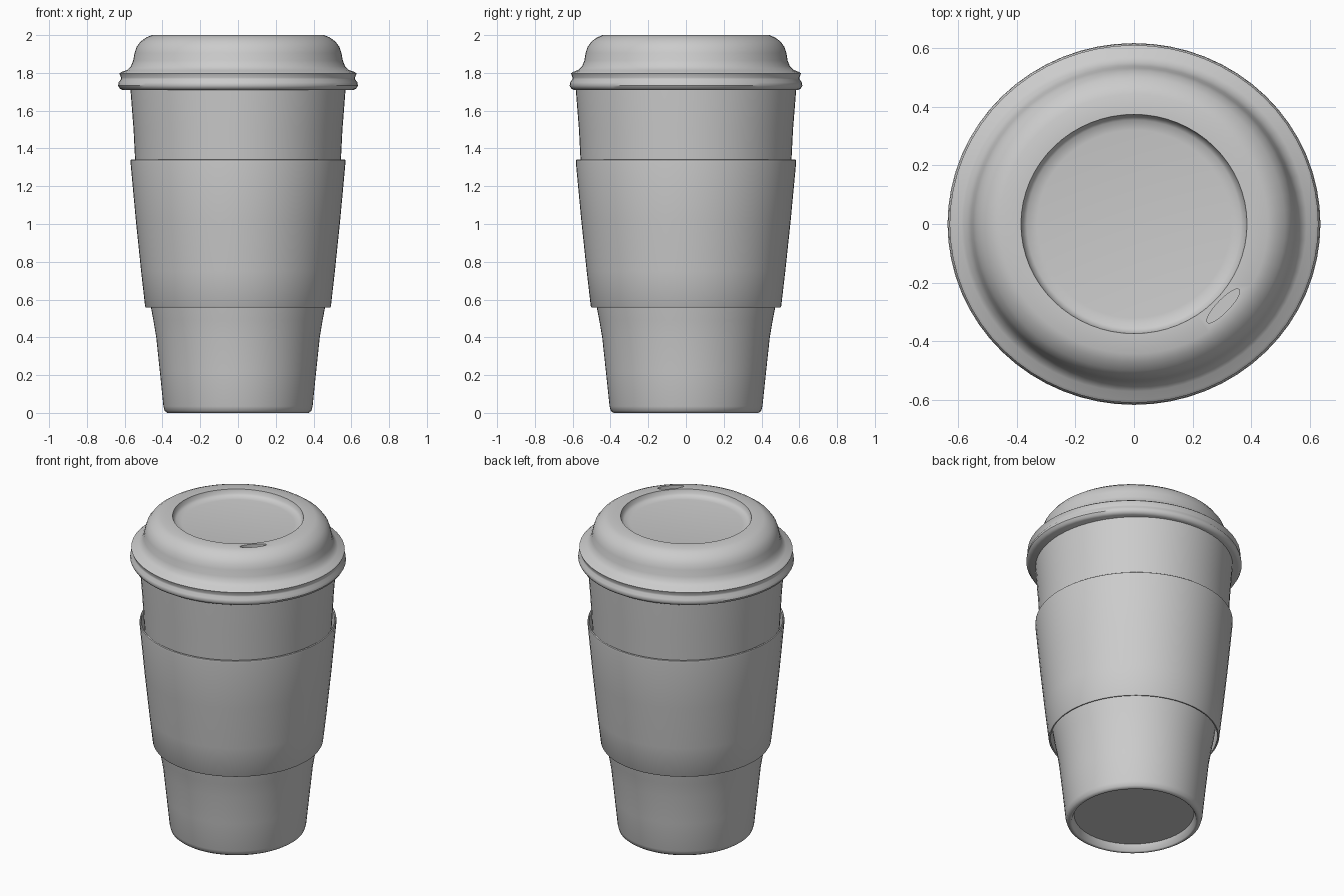
import bpy, bmesh, math
from mathutils import Matrix, Vector

if "Cube" in bpy.data.objects:
    bpy.data.objects.remove(bpy.data.objects["Cube"])

SEGMENTS = 64


def lathe(name, profile, y_scale=1.0, closed=False):
    """Revolve (radius, z) points around the z axis."""
    bm = bmesh.new()
    verts = [bm.verts.new((r, 0, z)) for r, z in profile]
    edges = [bm.edges.new(pair) for pair in zip(verts, verts[1:])]
    if closed:
        edges.append(bm.edges.new((verts[-1], verts[0])))
    bmesh.ops.spin(bm, geom=verts + edges, cent=(0, 0, 0), axis=(0, 0, 1),
                   angle=math.tau, steps=SEGMENTS, use_duplicate=False)
    bmesh.ops.remove_doubles(bm, verts=bm.verts, dist=1e-4)
    bmesh.ops.scale(bm, vec=(1, y_scale, 1), verts=bm.verts)
    bmesh.ops.recalc_face_normals(bm, faces=bm.faces)
    mesh = bpy.data.meshes.new(name)
    bm.to_mesh(mesh)
    bm.free()
    obj = bpy.data.objects.new(name, mesh)
    bpy.context.collection.objects.link(obj)
    return obj


def activate(obj):
    bpy.ops.object.select_all(action='DESELECT')
    obj.select_set(True)
    bpy.context.view_layer.objects.active = obj


# Tapered cup with a recessed base
cup = lathe("cup", [
    (0, 0.045), (0.345, 0.045), (0.358, 0.004), (0.364, 0), (0.374, 0),
    (0.388, 0.01), (0.395, 0.035), (0.414, 0.22), (0.433, 0.4), (0.448, 0.49),
    (0.461, 0.56), (0.49, 0.75), (0.527, 1.1), (0.546, 1.36), (0.553, 1.5),
    (0.57, 1.72), (0.572, 1.77), (0, 1.77)], 1.025)

# Thin loose sleeve, open at both ends
sleeve = lathe("sleeve", [
    (0.480, 0.56), (0.488, 0.558), (0.492, 0.565), (0.513, 0.75),
    (0.541, 1.02), (0.569, 1.325), (0.568, 1.338), (0.563, 1.342),
    (0.558, 1.337), (0.530, 1.02), (0.502, 0.75)], 1.025, closed=True)

# Lid: rolled rim, flared lip, domed shoulder and recessed top
lid = lathe("lid", [
    (0, 1.71), (0.612, 1.71), (0.626, 1.717), (0.635, 1.732), (0.632, 1.75),
    (0.620, 1.766), (0.619, 1.775), (0.628, 1.797), (0.618, 1.805),
    (0.588, 1.815), (0.567, 1.835), (0.555, 1.865), (0.548, 1.905),
    (0.537, 1.938), (0.515, 1.967), (0.485, 1.988), (0.456, 2.0),
    (0.385, 2.0), (0.379, 1.975), (0.365, 1.962), (0.33, 1.957),
    (0, 1.955)], 0.97)

# Oval drinking hole cut through the lid's flat ring
cut = Matrix.Translation(Vector((0.304, -0.279, 2.0))) @ \
    Matrix.Rotation(math.radians(46), 4, 'Z') @ \
    Matrix.Diagonal((0.078, 0.021, 1, 1))
bpy.ops.mesh.primitive_cylinder_add(vertices=32, radius=1, depth=0.07)
cutter = bpy.context.object
cutter.name = "drink_hole_cutter"
cutter.hide_render = True
cutter.data.transform(cut)
cutter.location = (0, 0, 0)

activate(lid)
mod = lid.modifiers.new("drink_hole", 'BOOLEAN')
mod.operation = 'DIFFERENCE'
mod.solver = 'EXACT'
mod.object = cutter
bpy.ops.object.modifier_apply(modifier=mod.name)
bpy.data.objects.remove(cutter)

for part in (cup, sleeve, lid):
    activate(part)
    bpy.ops.object.shade_smooth_by_angle(angle=math.radians(40))
